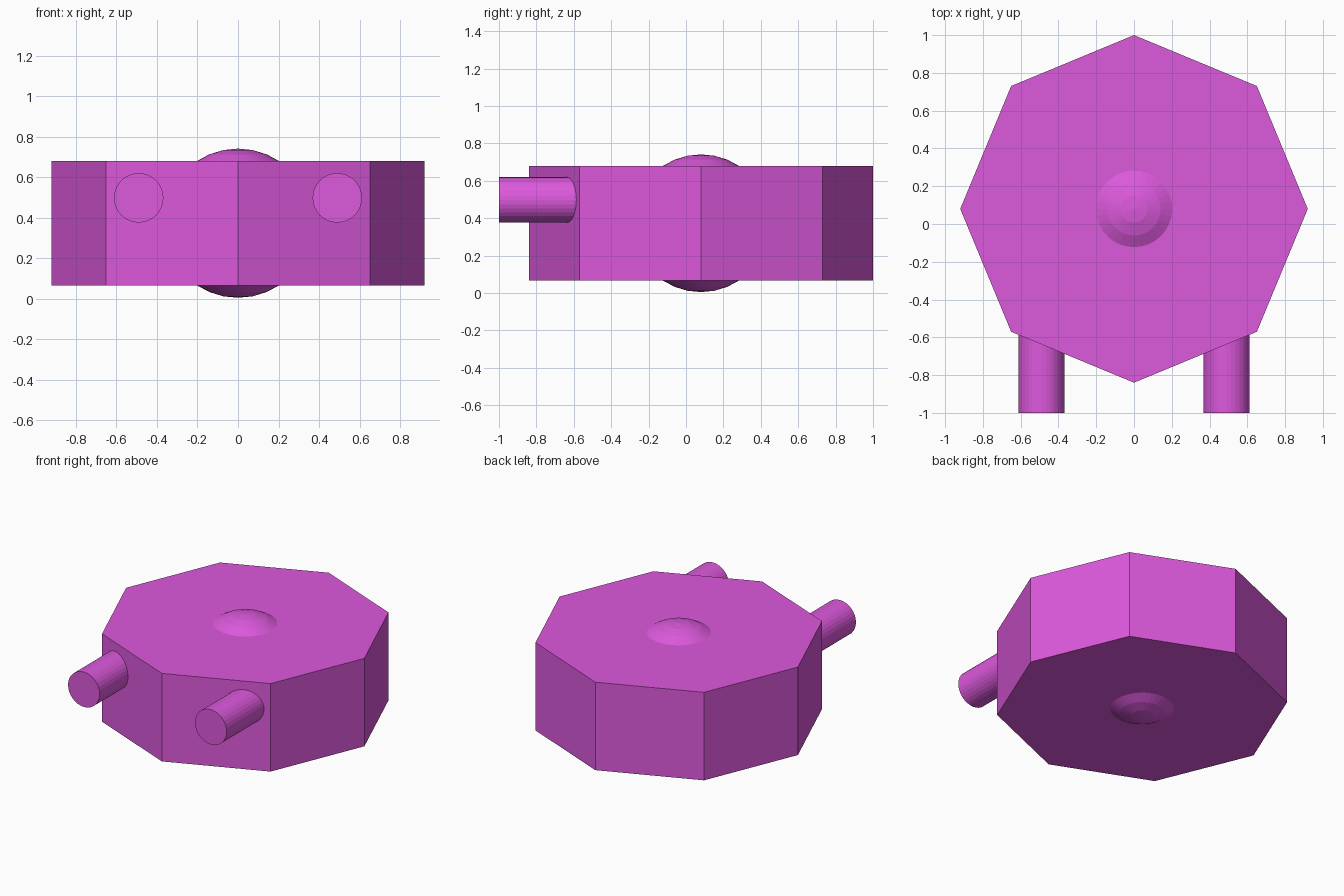
import bpy
from math import pi

if "Cube" in bpy.data.objects:
    bpy.data.objects.remove(bpy.data.objects["Cube"])

magenta = bpy.data.materials.new("magenta")
magenta.diffuse_color = (0.72, 0.1, 0.72, 1)
magenta.use_nodes = True
magenta.node_tree.nodes["Principled BSDF"].inputs["Base Color"].default_value = magenta.diffuse_color


def finish(name):
    obj = bpy.context.object
    obj.name = name
    obj.data.materials.append(magenta)
    return obj


CY, CZ = 0.08, 0.373

# Octagonal body with a corner facing front
bpy.ops.mesh.primitive_cylinder_add(vertices=8, radius=0.92, depth=0.614,
                                    location=(0, CY, CZ))
finish("octagonal_body")

# Ball in the middle, showing as a shallow dome above and below
bpy.ops.mesh.primitive_uv_sphere_add(segments=32, ring_count=16, radius=0.368,
                                     location=(0, CY, CZ))
finish("center_ball")

# Two round pegs sticking out of the front
PEG_FRONT, PEG_BACK = -1.0, -0.5
for side, name in ((-1, "left_peg"), (1, "right_peg")):
    bpy.ops.mesh.primitive_cylinder_add(
        vertices=32, radius=0.122, depth=PEG_BACK - PEG_FRONT,
        location=(side * 0.49, (PEG_FRONT + PEG_BACK) / 2, 0.498),
        rotation=(pi / 2, 0, 0))
    finish(name)
